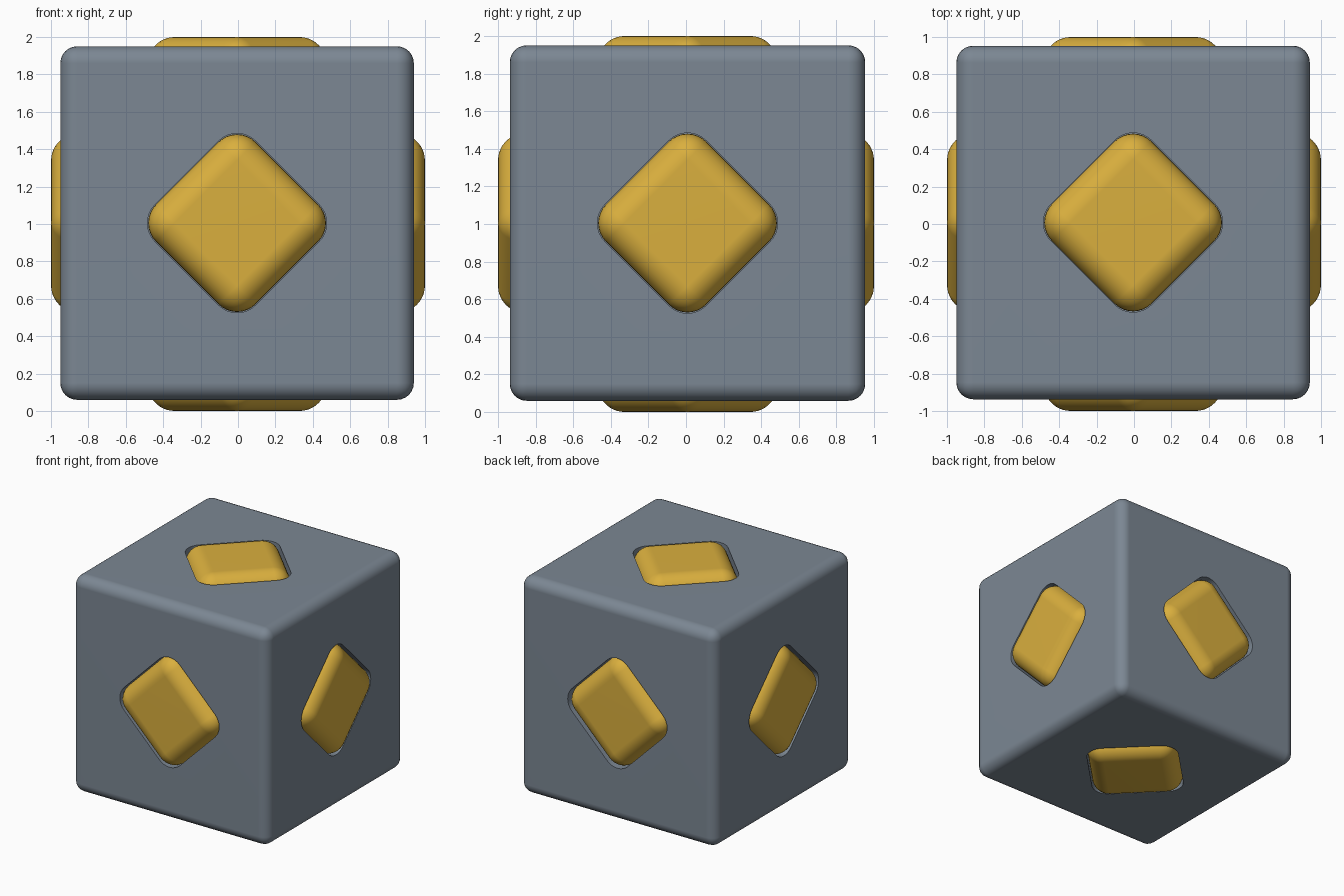
import bpy
import bmesh
from math import radians
from mathutils import Matrix, Vector

default = bpy.data.objects.get("Cube")
if default:
    bpy.data.objects.remove(default, do_unlink=True)

CENTRE = Vector((-0.005, 0.008, 1.005))
BODY = 1.89            # body side length
PAD_SIDE = 0.754       # pad side length
PAD_ROUND = 0.14       # pad edge radius
POCKET_DEPTH = 0.15


def make_material(name, colour):
    mat = bpy.data.materials.new(name)
    mat.use_nodes = True
    mat.diffuse_color = colour
    shader = mat.node_tree.nodes["Principled BSDF"]
    shader.inputs["Base Color"].default_value = colour
    shader.inputs["Roughness"].default_value = 0.5
    return mat


def rounded_box(name, size, radius, segments, material=None, upright_only=False):
    """Box with rounded edges; optionally only its upright edges are rounded."""
    bm = bmesh.new()
    bmesh.ops.create_cube(bm, size=1)
    bmesh.ops.scale(bm, vec=size, verts=bm.verts)
    edges = [e for e in bm.edges
             if not upright_only or abs(e.verts[0].co.z - e.verts[1].co.z) > 0.001]
    bmesh.ops.bevel(bm, geom=edges, offset=radius, segments=segments,
                    profile=0.5, affect="EDGES")
    mesh = bpy.data.meshes.new(name)
    bm.to_mesh(mesh)
    bm.free()
    obj = bpy.data.objects.new(name, mesh)
    bpy.context.collection.objects.link(obj)
    if material:
        mesh.materials.append(material)
    return obj


def activate(obj):
    bpy.ops.object.select_all(action="DESELECT")
    obj.select_set(True)
    bpy.context.view_layer.objects.active = obj


def smooth(obj):
    activate(obj)
    bpy.ops.object.shade_smooth_by_angle(angle=radians(35))
    obj.modifiers.new("Even Shading", "WEIGHTED_NORMAL").keep_sharp = True


def placed(position, direction):
    """Turn a box into a diamond that looks along the direction."""
    turn = direction.to_track_quat("Z", "Y").to_matrix().to_4x4()
    return Matrix.Translation(position) @ turn @ Matrix.Rotation(radians(45), 4, "Z")


slate = make_material("slate grey", (0.20, 0.243, 0.293, 1))
gold = make_material("golden yellow", (0.70, 0.43, 0.048, 1))

# Rounded cube body
body = rounded_box("body", (BODY, BODY, BODY), 0.09, 6, slate)
body.location = CENTRE

# One diamond pad in a fitted pocket on each face
sides = {
    "front": Vector((0, -1, 0)), "back": Vector((0, 1, 0)),
    "left": Vector((1, 0, 0)), "right": Vector((-1, 0, 0)),
    "top": Vector((0, 0, 1)), "bottom": Vector((0, 0, -1)),
}
middle = Vector((0, 0, 1))
thickness = 0.32
for side, direction in sides.items():
    # Offset across the face follows the body, outer end touches the bounds
    across = CENTRE - middle
    across -= direction * across.dot(direction)
    base = middle + across

    pocket = rounded_box(side + "_pocket_cutter",
                         (PAD_SIDE + 0.006, PAD_SIDE + 0.006, POCKET_DEPTH * 2),
                         PAD_ROUND, 8, upright_only=True)
    pocket.matrix_world = placed(base + direction * BODY / 2, direction)
    pocket.hide_render = True
    cut = body.modifiers.new("Pocket", "BOOLEAN")
    cut.operation = "DIFFERENCE"
    cut.solver = "EXACT"
    cut.object = pocket
    activate(body)
    bpy.ops.object.modifier_apply(modifier=cut.name)
    bpy.data.objects.remove(pocket, do_unlink=True)

    pad = rounded_box(side + "_pad", (PAD_SIDE, PAD_SIDE, thickness),
                      PAD_ROUND, 8, gold)
    pad.matrix_world = placed(base + direction * (1 - thickness / 2), direction)
    smooth(pad)

smooth(body)
